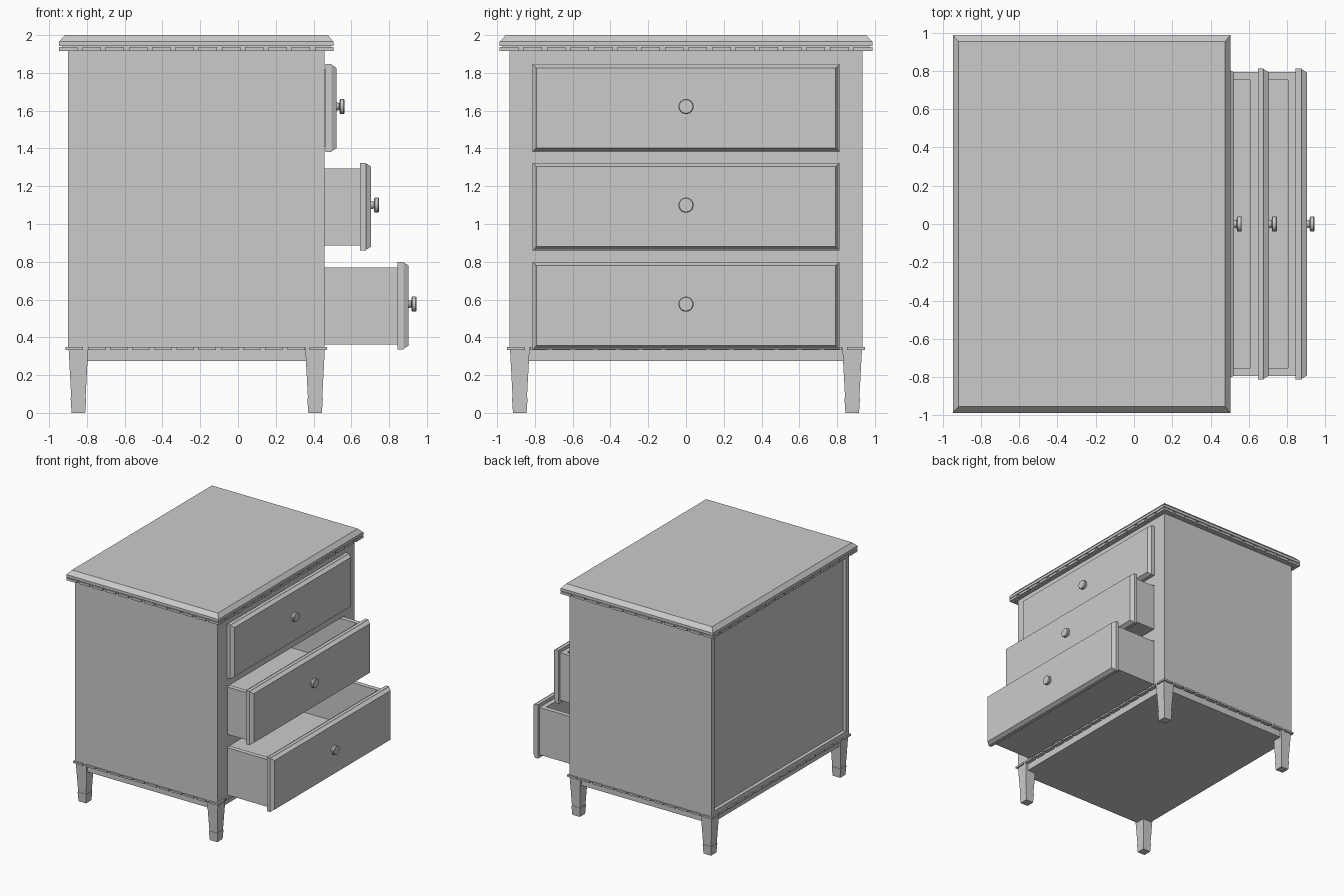
import bpy, bmesh, math
from mathutils import Matrix

if "Cube" in bpy.data.objects:
    bpy.data.objects.remove(bpy.data.objects["Cube"])


def finish(bm, name):
    bmesh.ops.recalc_face_normals(bm, faces=bm.faces)
    me = bpy.data.meshes.new(name)
    bm.to_mesh(me)
    bm.free()
    ob = bpy.data.objects.new(name, me)
    bpy.context.scene.collection.objects.link(ob)
    return ob


def add_box(bm, x0, x1, y0, y1, z0, z1):
    m = Matrix.Translation(((x0 + x1) / 2, (y0 + y1) / 2, (z0 + z1) / 2))
    m = m @ Matrix.Diagonal((x1 - x0, y1 - y0, z1 - z0, 1))
    bmesh.ops.create_cube(bm, size=1, matrix=m)


def boxes(name, items):
    bm = bmesh.new()
    for b in items:
        add_box(bm, *b)
    return finish(bm, name)


def loft(name, center, rings, axis='z'):
    """Rectangular sections (half_a, half_b, height) stacked along z or x."""
    bm = bmesh.new()
    loops = []
    for a, b, h in rings:
        pts = [(-a, -b), (a, -b), (a, b), (-a, b)]
        co = [(p, q, h) if axis == 'z' else (h, p, q) for p, q in pts]
        loops.append([bm.verts.new([c + o for c, o in zip(v, center)]) for v in co])
    for lo, hi in zip(loops, loops[1:]):
        for i in range(4):
            j = (i + 1) % 4
            bm.faces.new((lo[i], lo[j], hi[j], hi[i]))
    bm.faces.new(loops[0])
    bm.faces.new(loops[-1])
    return finish(bm, name)


def dash_trim(name, x0, x1, y0, y1, z0, z1, depth, count_x, count_y, gap):
    """Row of short blocks around a rectangle, with blocks filling the corners."""
    items = []
    sx, sy = (x1 - x0 + gap) / count_x, (y1 - y0 + gap) / count_y
    for i in range(count_x):
        a = x0 + i * sx
        items.append((a, a + sx - gap, y0, y0 + depth, z0, z1))
        items.append((a, a + sx - gap, y1 - depth, y1, z0, z1))
    for i in range(count_y):
        a = y0 + i * sy
        items.append((x0, x0 + depth, a, a + sy - gap, z0, z1))
        items.append((x1 - depth, x1, a, a + sy - gap, z0, z1))
    return boxes(name, items)


XB, XF, W = -0.90, 0.457, 0.935      # carcass back, front, half width
XC = (XB + XF) / 2
T = 0.04

# Carcass: sides, recessed back, floor and ceiling
for s, n in ((-1, "left_side_panel"), (1, "right_side_panel")):
    y = sorted((s * W, s * (W - T)))
    boxes(n, [(XB, XF, y[0], y[1], 0.345, 1.92)])
boxes("back_panel", [(XB + 0.03, XB + 0.05, -W + T, W - T, 0.345, 1.92)])
boxes("back_rails", [(XB, XB + 0.03, -W + T, W - T, 0.345, 0.385),
                     (XB, XB + 0.03, -W + T, W - T, 1.88, 1.92)])
boxes("base_apron", [(XB + 0.02, XF - 0.02, -W + 0.02, W - 0.02, 0.275, 0.35)])

# Front frame: stiles and rails around the drawer openings
drawers = [("top", 1.614, 0.522), ("middle", 1.092, 0.705), ("bottom", 0.568, 0.903)]
stiles = []
for s in (-1, 1):
    y = sorted((s * (W - T), s * 0.798))
    stiles.append((XF - 0.04, XF, y[0], y[1], 0.345, 1.92))
boxes("front_stiles", stiles)
edges = [1.92] + [v for _, z, _ in drawers for v in (z + 0.21, z - 0.21)] + [0.345]
boxes("front_rails", [(XF - 0.04, XF, -0.798, 0.798, edges[i + 1], edges[i])
                      for i in range(0, 8, 2)])

# Table top with chamfered edge, neck and dashed mouldings
TX, TW = 0.726, 0.987
CX = -0.221
loft("top_slab", (CX, 0, 0), [(TX, TW, 1.942), (TX, TW, 1.965), (TX - 0.03, TW - 0.033, 2.0)])
boxes("top_neck", [(CX - TX + 0.015, CX + TX - 0.015, -TW + 0.015, TW - 0.015, 1.918, 1.944)])
dash_trim("top_dash_moulding", CX - TX, CX + TX, -TW, TW, 1.916, 1.936, 0.03, 12, 16, 0.025)
dash_trim("base_dash_moulding", XB - 0.012, XF + 0.014, -W - 0.012, W + 0.012,
          0.333, 0.349, 0.035, 12, 16, 0.025)

# Tapered legs with a small foot block
for x, nx in ((-0.845, "back"), (0.408, "front")):
    for y, ny in ((-0.88, "left"), (0.88, "right")):
        loft(f"{nx}_{ny}_leg", (x, y, 0),
             [(0.036, 0.036, 0), (0.041, 0.041, 0.075), (0.041, 0.041, 0.08),
              (0.038, 0.038, 0.08), (0.052, 0.052, 0.345)])

# Drawers: bevelled front, open box and turned knob
for name, z, xf in drawers:
    xb = xf - 0.058
    loft(f"{name}_drawer_front", (0, 0, z),
         [(0.812, 0.232, xb), (0.812, 0.232, xf - 0.028), (0.808, 0.228, xf - 0.026),
          (0.792, 0.212, xf)], 'x')
    x0, w, z0, z1 = xb - 1.26, 0.793, z - 0.205, z + 0.203
    boxes(f"{name}_drawer_box", [
        (x0, xb, -w, -w + T, z0, z1), (x0, xb, w - T, w, z0, z1),
        (x0, x0 + T, -w + T, w - T, z0, z1), (xb - T, xb, -w + T, w - T, z0, z1),
        (x0 + T, xb - T, -w + T, w - T, z0, z0 + 0.03)])
    bm = bmesh.new()
    profile = [(0, -0.002), (0.022, -0.002), (0.018, 0.014), (0.034, 0.016),
               (0.04, 0.02), (0.04, 0.036), (0.036, 0.041), (0, 0.041)]
    vs = [bm.verts.new((xf + h, 0, z + 0.008 + r)) for r, h in profile]
    es = [bm.edges.new(p) for p in zip(vs, vs[1:])]
    bmesh.ops.spin(bm, geom=vs + es, cent=(xf, 0, z + 0.008), axis=(1, 0, 0),
                   angle=math.tau, steps=24)
    bmesh.ops.remove_doubles(bm, verts=bm.verts, dist=1e-4)
    knob = finish(bm, f"{name}_drawer_knob")
    knob.data.shade_smooth()
    knob.data.set_sharp_from_angle(angle=math.radians(30))
